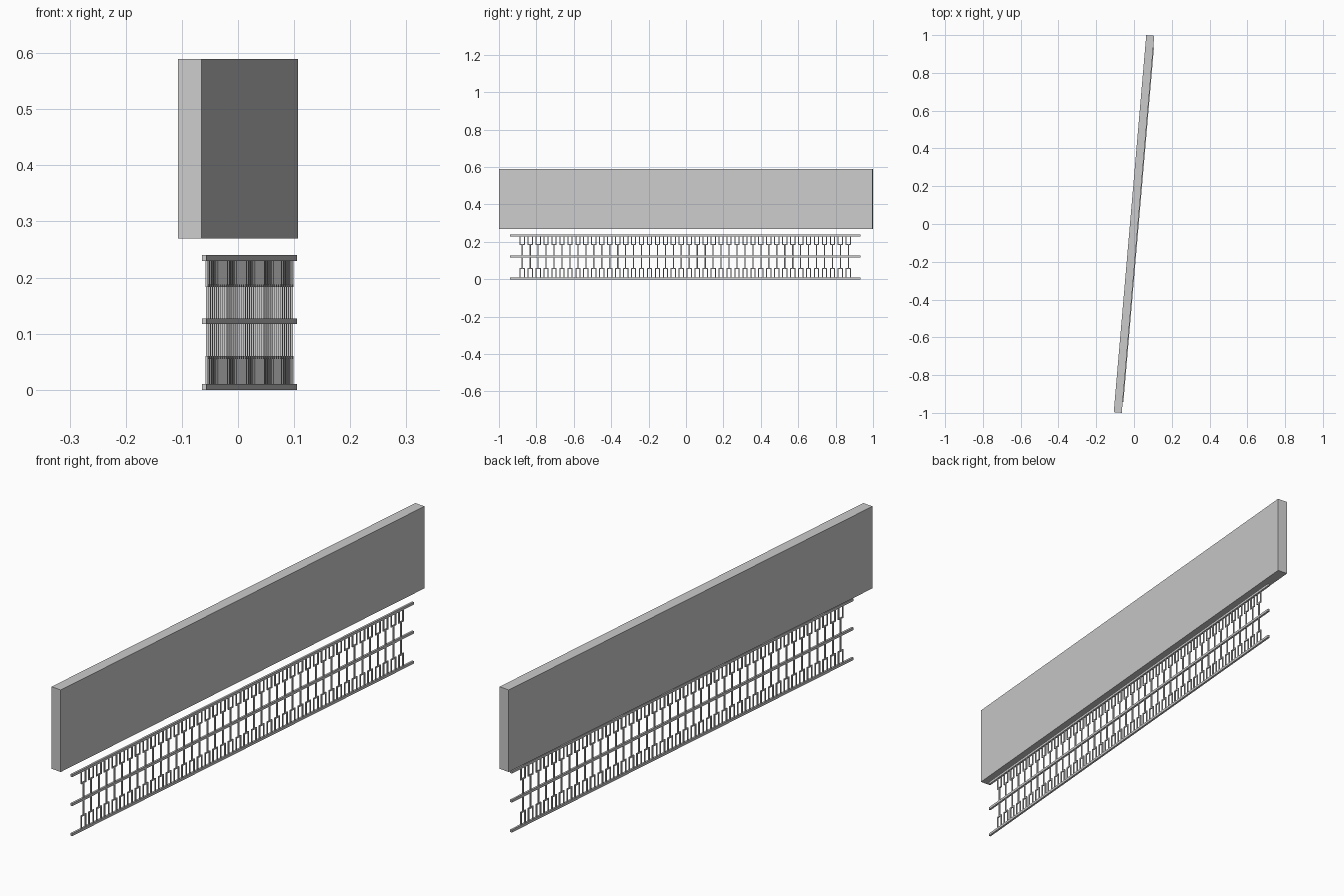
import bpy, bmesh, math
from mathutils import Matrix, Vector

if "Cube" in bpy.data.objects:
    bpy.data.objects.remove(bpy.data.objects["Cube"])

ROT = Matrix.Rotation(-math.atan(0.0862), 4, 'Z')
RAIL_X = 0.021      # fence sits under one face of the panel
COUNT = 42          # balusters
FRAME_W = 0.028     # width of the small end frames
BAR = 0.005         # frame bar thickness


def add_box(bm, lo, hi):
    lo, hi = Vector(lo), Vector(hi)
    size = hi - lo
    m = ROT @ Matrix.Translation((lo + hi) / 2) @ Matrix.Diagonal((*size, 1))
    bmesh.ops.create_cube(bm, size=1, matrix=m)


def make(name, boxes):
    bm = bmesh.new()
    for lo, hi in boxes:
        add_box(bm, lo, hi)
    mesh = bpy.data.meshes.new(name)
    bm.to_mesh(mesh)
    bm.free()
    obj = bpy.data.objects.new(name, mesh)
    bpy.context.collection.objects.link(obj)


def bar(y0, y1, z0, z1, d):
    return (RAIL_X - d / 2, y0, z0), (RAIL_X + d / 2, y1, z1)


# Solid upper panel
make("panel", [((-0.0213, -1.0018, 0.27), (0.0213, 1.0018, 0.59))])

# Three long rails
for name, z in (("bottom_rail", 0.0), ("middle_rail", 0.117), ("top_rail", 0.23)):
    make(name, [bar(-0.943, 0.939, z, z + 0.01, 0.008)])

# Balusters with a small rectangular frame at each end
rods, low, high = [], [], []
first, last = -0.877, 0.873
for i in range(COUNT):
    y = first + (last - first) * i / (COUNT - 1)
    h = FRAME_W / 2
    rods.append(bar(y - 0.003, y + 0.003, 0.058, 0.185, 0.004))
    for group, za, zb, zc in ((low, 0.008, 0.06, 0.06 - BAR), (high, 0.183, 0.232, 0.183)):
        group.append(bar(y - h, y - h + BAR, za, zb, 0.004))
        group.append(bar(y + h - BAR, y + h, za, zb, 0.004))
        group.append(bar(y - h + BAR, y + h - BAR, zc, zc + BAR, 0.004))
make("baluster_rods", rods)
make("lower_frames", low)
make("upper_frames", high)
